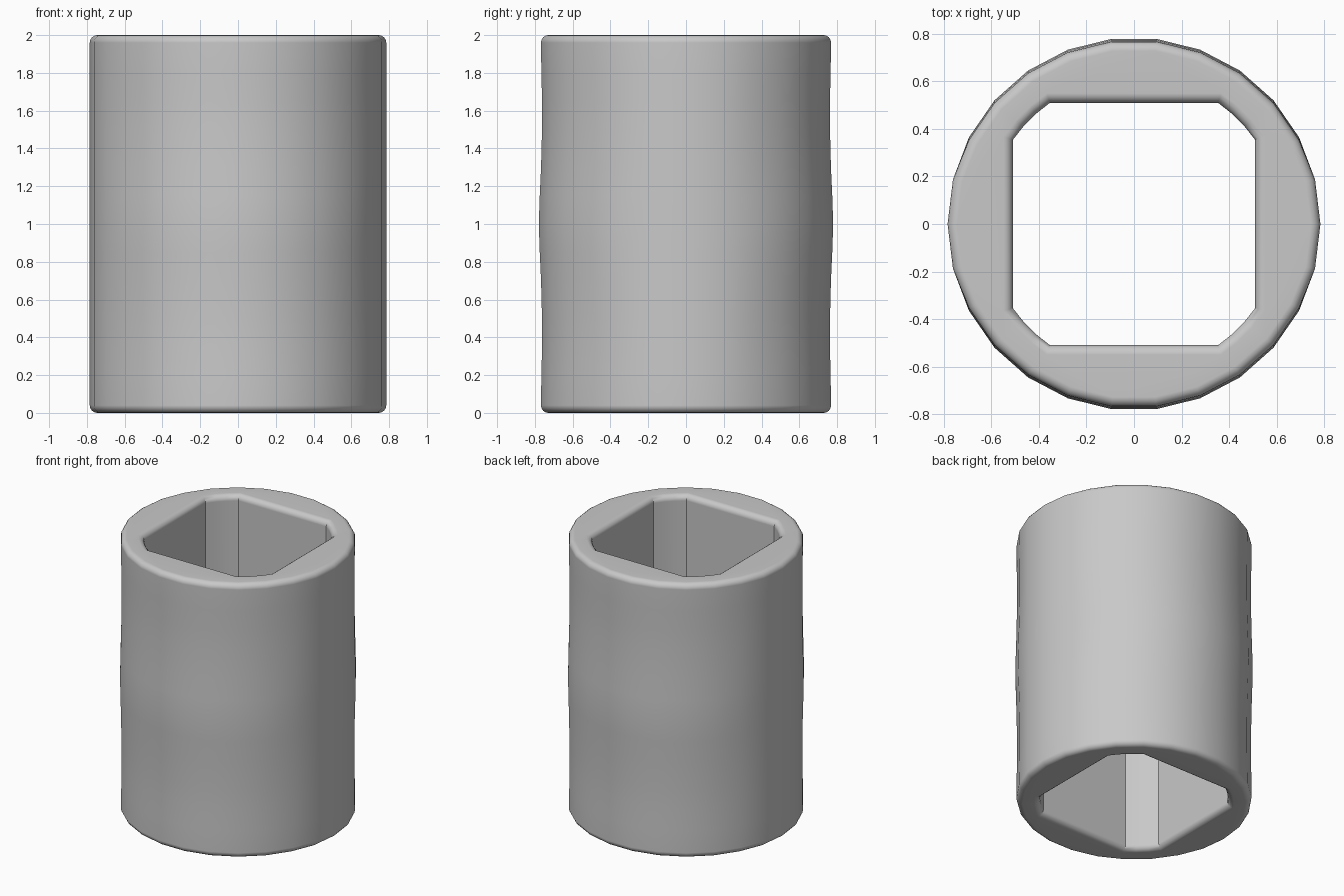
import bpy, bmesh
from math import sin, cos, pi, acos, radians

cube = bpy.data.objects.get("Cube")
if cube:
    bpy.data.objects.remove(cube, do_unlink=True)

HEIGHT, RADIUS, SIDES = 2.0, 0.785, 26
HALF, CORNER_RADIUS = 0.51, 0.621      # bore: square cut by a circle
BEVEL, STEPS = 0.04, 4
# Shallow grip waists: height above or below the middle, inward depth
WAIST = [(0.0, 0.0), (0.15, 0.005), (0.3, 0.012), (0.5, 0.017), (0.65, 0.017), (0.8, 0.014)]
RIM_DEPTH = 0.011


def outer_ring(z, inset, depth):
    points = []
    for i in range(SIDES):
        a = 2 * pi * i / SIDES
        r = RADIUS - inset
        y = r * sin(a)
        if abs(sin(a)) > 0.3:          # the two sides stay straight
            y -= depth if y > 0 else -depth
        points.append((r * cos(a), y, z))
    return points


def bore_ring(z, grow):
    half, r = HALF + grow, CORNER_RADIUS + grow
    start = acos(half / r)
    points = []
    for quarter in range(4):
        for k in range(4):
            a = quarter * pi / 2 + start + (pi / 2 - 2 * start) * k / 3
            points.append((r * cos(a), r * sin(a), z))
    return points


def rounded_levels():
    """Heights and bevel offsets, each list from bottom to top."""
    low = []
    for k in range(STEPS + 1):
        t = pi / 2 * k / STEPS
        low.append((BEVEL * (1 - cos(t)), BEVEL * (1 - sin(t))))
    return low, [(HEIGHT - z, d) for z, d in reversed(low)]


def loft(bm, rings, flip):
    loops = [[bm.verts.new(p) for p in ring] for ring in rings]
    for a, b in zip(loops, loops[1:]):
        n = len(a)
        for i in range(n):
            j = (i + 1) % n
            quad = (a[i], a[j], b[j], b[i])
            bm.faces.new(quad[::-1] if flip else quad)
    return loops[0], loops[-1]


bm = bmesh.new()
low, high = rounded_levels()

# Outer wall with rounded rims and shallow waists
middle = [(HEIGHT / 2 - h, d) for h, d in reversed(WAIST)]
middle += [(HEIGHT / 2 + h, d) for h, d in WAIST[1:]]
rings = [outer_ring(z, d, RIM_DEPTH) for z, d in low]
rings += [outer_ring(z, 0, d) for z, d in middle]
rings += [outer_ring(z, d, RIM_DEPTH) for z, d in high]
outer_ends = loft(bm, rings, False)

# Bore wall with rounded rims
bore_ends = loft(bm, [bore_ring(z, d) for z, d in low + high], True)

# Flat end faces between the two outlines
for outer, bore in zip(outer_ends, bore_ends):
    edges = []
    for loop in (outer, bore):
        edges += [bm.edges.get((loop[i - 1], loop[i])) for i in range(len(loop))]
    bmesh.ops.triangle_fill(bm, use_beauty=True, edges=edges)
bmesh.ops.recalc_face_normals(bm, faces=bm.faces)

mesh = bpy.data.meshes.new("sleeve")
bm.to_mesh(mesh)
bm.free()
sleeve = bpy.data.objects.new("sleeve", mesh)
bpy.context.collection.objects.link(sleeve)

# Plain grey material
grey = bpy.data.materials.new("grey")
grey.use_nodes = True
colour = (0.58, 0.58, 0.58, 1)
grey.diffuse_color = colour
grey.node_tree.nodes["Principled BSDF"].inputs["Base Color"].default_value = colour
mesh.materials.append(grey)

# Smooth wall and rims, crisp bore corners, flat ends
bpy.ops.object.select_all(action="DESELECT")
sleeve.select_set(True)
bpy.context.view_layer.objects.active = sleeve
bpy.ops.object.shade_smooth_by_angle(angle=radians(30))
weighted = sleeve.modifiers.new("even_normals", "WEIGHTED_NORMAL")
weighted.keep_sharp = True
